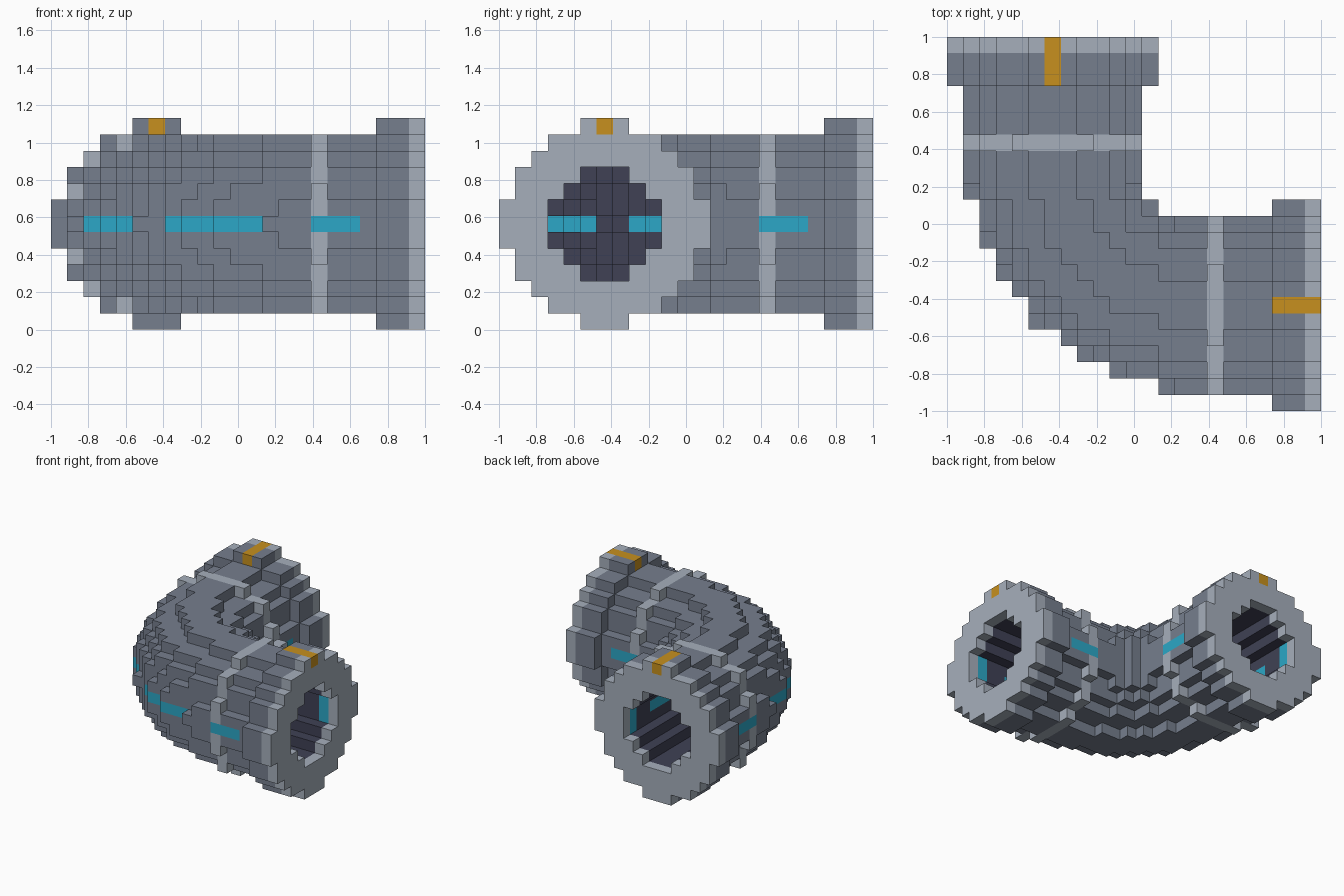
import bpy
from math import hypot, degrees, atan2
from mathutils import Vector

cube = bpy.data.objects.get("Cube")
if cube:
    bpy.data.objects.remove(cube, do_unlink=True)

COUNT = 23            # blocks along the longest side
SIZE = 2 / COUNT      # edge of one block
MID = 6               # block index of the pipe axis
BEND = 9              # bend radius in blocks
CORNER = MID + BEND   # block index of the bend centre
BORE, PIPE, COLLAR, FLANGE = 3.2, 5.2, 5.7, 6.2

COLOURS = {
    "steel grey": (0.18, 0.21, 0.27),
    "light grey": (0.38, 0.43, 0.50),
    "bore navy": (0.05, 0.053, 0.09),
    "cyan glow": (0.025, 0.39, 0.57),
    "amber mark": (0.57, 0.28, 0.013),
}
GREY, LIGHT, NAVY, CYAN, AMBER = range(len(COLOURS))
materials = []
for name, rgb in COLOURS.items():
    mat = bpy.data.materials.new(name)
    mat.use_nodes = True
    mat.diffuse_color = (*rgb, 1)
    mat.node_tree.nodes["Principled BSDF"].inputs["Base Color"].default_value = (*rgb, 1)
    materials.append(mat)


def locate(cell):
    """Arm name, steps along the arm, offset from the axis (outward +), height, bend angle."""
    x, y, z = cell[0] - CORNER, cell[1] - CORNER, cell[2] - MID
    if x > 0 and y > 0:
        return None
    if x > 0:
        return "left", x, -y - BEND, z, 0
    if y > 0:
        return "back", y, -x - BEND, z, 0
    angle = degrees(atan2(-x, -y))
    return "elbow", 0, hypot(x, y) - BEND, z, min(angle, 90 - angle)


def region(cell):
    """Solid, bore or outside."""
    place = locate(cell)
    if not place or place[1] > 7:
        return "outside"
    arm, step, off, z, angle = place
    q = hypot(off, z)
    outer = FLANGE if step >= 5 else COLLAR if step == 1 else PIPE
    return "bore" if q <= BORE else "solid" if q <= outer else "outside"


def part_of(cell):
    arm, step = locate(cell)[:2]
    if step == 0:
        return "elbow_bend"
    kind = "collar" if step == 1 else "pipe" if step < 5 else "flange" if step < 7 else "rim"
    return f"{arm}_{kind}"


def colour_of(cell, faces_bore):
    arm, step, off, z, angle = locate(cell)
    if step >= 5 and z == 6 and off == 0:
        return AMBER
    # dashes along the sides, and lamps just inside each mouth
    dash = z == 0 and (1 <= step <= 3 or (off > 0 and 9 < angle < 37.5))
    lamp = step == 6 and abs(off) == 4 and abs(z) <= 1
    if dash or lamp:
        return CYAN
    if step == 7:
        return LIGHT
    if faces_bore:
        return NAVY
    return LIGHT if step == 1 else GREY


def exposed_sides(cell):
    """Yield the neighbour region and four corners of each open block side."""
    for axis in range(3):
        for sign in (0, 1):
            near = list(cell)
            near[axis] += 2 * sign - 1
            kind = region(near)
            if kind == "solid":
                continue
            u, v = (axis + 1) % 3, (axis + 2) % 3
            ring = []
            for a, b in ((0, 0), (1, 0), (1, 1), (0, 1)):
                corner = list(cell)
                corner[axis] += sign
                corner[u] += a
                corner[v] += b
                ring.append(tuple(corner))
            yield kind, ring if sign else ring[::-1]


def build(name, cells):
    index, faces, paint = {}, [], []
    for cell in cells:
        for kind, ring in exposed_sides(cell):
            faces.append([index.setdefault(c, len(index)) for c in ring])
            paint.append(colour_of(cell, kind == "bore"))
    verts = [Vector(c) * SIZE - Vector((1, 1, 0)) for c in index]
    mesh = bpy.data.meshes.new(name)
    mesh.from_pydata(verts, [], faces)
    for mat in materials:
        mesh.materials.append(mat)
    for poly, slot in zip(mesh.polygons, paint):
        poly.material_index = slot
    mesh.update()
    bpy.context.collection.objects.link(bpy.data.objects.new(name, mesh))


# Sort the solid blocks into parts, then skin each part
parts = {}
for i in range(COUNT):
    for j in range(COUNT):
        for k in range(2 * MID + 1):
            if region((i, j, k)) == "solid":
                parts.setdefault(part_of((i, j, k)), []).append((i, j, k))
for name, cells in parts.items():
    build(name, cells)
